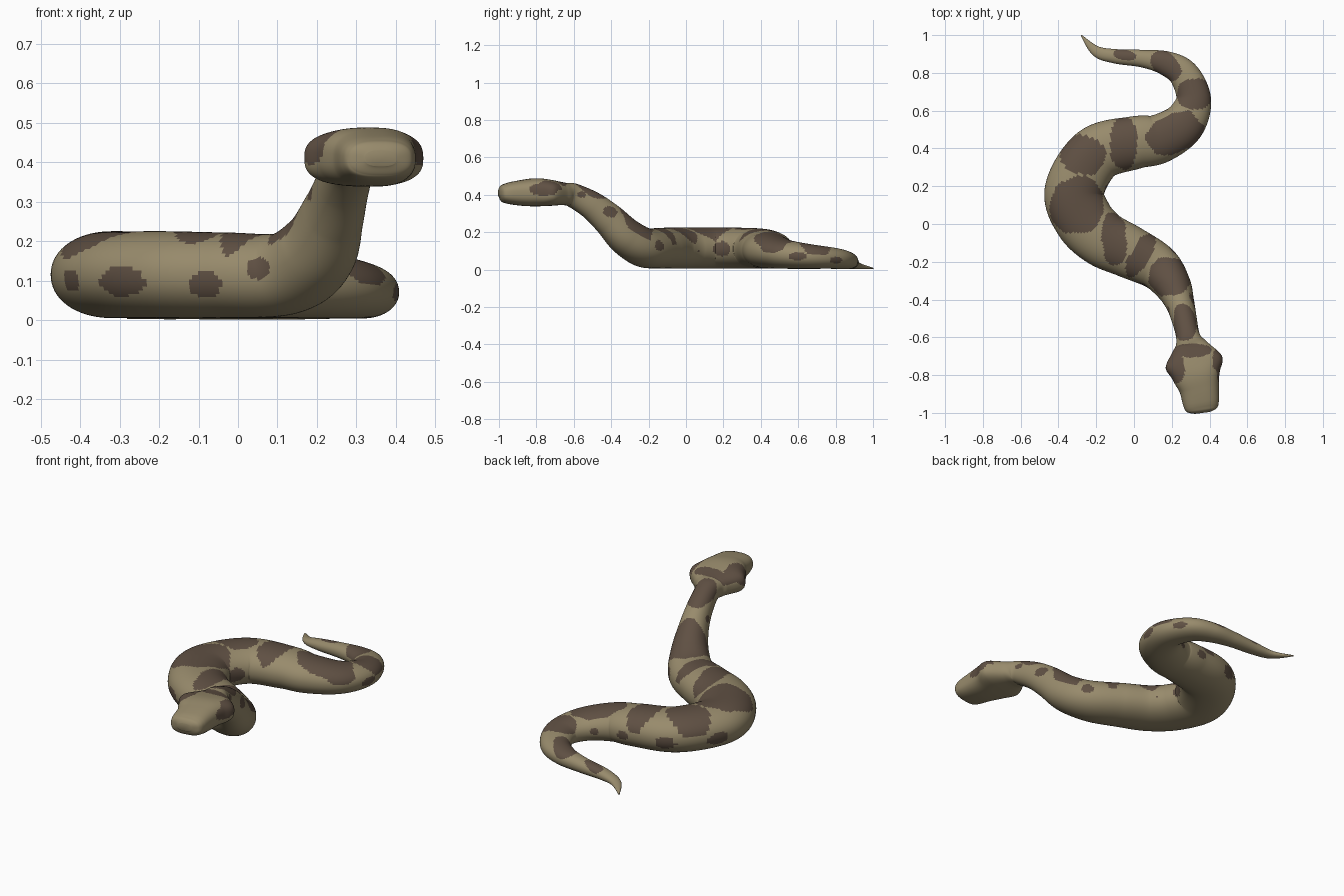
import bpy, bmesh, math
from mathutils import Vector, noise

old = bpy.data.objects.get("Cube")
if old:
    bpy.data.objects.remove(old, do_unlink=True)


def material(name, colour):
    mat = bpy.data.materials.new(name)
    mat.use_nodes = True
    mat.diffuse_color = (*colour, 1)
    mat.node_tree.nodes["Principled BSDF"].inputs["Base Color"].default_value = (*colour, 1)
    return mat


# Stations along the spine: x, y, z, half width, half height
TAIL_AND_BODY = [
    (-.28, 1, .006, .003, .003), (-.2, .915, .02, .028, .018), (-.1, .888, .032, .038, .03),
    (.05, .875, .042, .047, .04), (.17, .85, .05, .065, .048), (.265, .79, .06, .08, .056),
    (.315, .66, .07, .093, .066), (.26, .53, .082, .115, .078), (.13, .45, .098, .13, .093),
    (0, .43, .107, .14, .102), (-.2, .37, .113, .15, .108), (-.315, .18, .115, .157, .11),
    (-.27, .03, .115, .157, .11), (-.17, -.075, .115, .15, .11), (-.03, -.145, .114, .14, .108),
    (.12, -.225, .118, .123, .104),
]
NECK_AND_HEAD = [
    (.2, -.32, .175, .1, .1), (.24, -.41, .265, .078, .088), (.265, -.5, .34, .067, .076),
    (.287, -.6, .395, .064, .065), (.3, -.65, .404, .095, .06), (.317, -.73, .41, .152, .07),
    (.33, -.8, .413, .128, .075), (.345, -.87, .41, .106, .07), (.355, -.95, .408, .095, .057),
    (.36, -.985, .41, .08, .043), (.362, -1, .41, .04, .02),
]
# Saddle patches on the back: x, y, length, breadth, turn in degrees
SADDLES = [
    (-.05, .895, .06, .026, -10), (.17, .84, .09, .06, -45), (.32, .69, .09, .08, 0),
    (.21, .48, .15, .1, 25), (-.055, .43, .07, .14, 0), (-.27, .37, .12, .1, -20),
    (-.3, .1, .14, .15, 0), (-.105, -.08, .065, .14, 5), (.035, -.165, .05, .13, -30),
    (.19, -.28, .11, .1, 0), (.268, -.52, .06, .095, 5),
    (.31, -.67, .1, .035, 0), (.215, -.75, .05, .09, 10), (.45, -.72, .035, .065, 0),
]
# Spots on the flanks: x, y, z, radius, half height
FLANK_SPOTS = [
    (-.28, -.15, .1, .08, .04), (-.08, -.26, .09, .045, .035), (.06, -.31, .13, .038, .03),
    (.23, -.12, .13, .045, .04), (.03, .01, .1, .025, .03), (-.08, .09, .1, .035, .03),
    (-.16, .2, .11, .055, .04), (-.09, .3, .1, .025, .03), (.34, .45, .13, .08, .04),
    (.4, .6, .07, .05, .02), (.35, .8, .05, .04, .018), (.32, -.4, .31, .04, .03),
    (.335, -.56, .4, .025, .018), (.2, -.45, .32, .03, .025), (.16, .59, .09, .025, .02),
    (0, .575, .1, .032, .028), (-.24, .53, .1, .06, .035), (-.43, .32, .1, .06, .035),
    (-.43, -.02, .1, .04, .03), (.45, -.76, .43, .08, .035), (.2, -.78, .43, .07, .04),
]
STATIONS = TAIL_AND_BODY + NECK_AND_HEAD
STEPS, SIDES = 16, 72


def spline(points, t):
    """Smooth interpolation through every station."""
    i = min(int(t), len(points) - 2)
    f = t - i
    a, b, c, d = (points[max(0, min(len(points) - 1, i + k))] for k in (-1, 0, 1, 2))
    return [q + f / 2 * (r - p + f * (2 * p - 5 * q + 4 * r - s + f * (3 * (q - r) + s - p)))
            for p, q, r, s in zip(a, b, c, d)]


def signed_power(value, power):
    return math.copysign(abs(value) ** power, value)


def section(t):
    """One ring of points, round on the body and boxier on the head."""
    x, y, z, half_w, half_h = spline(STATIONS, t)
    last = len(STATIONS) - 1
    ahead = Vector(spline(STATIONS, min(last, t + .05))[:3])
    behind = Vector(spline(STATIONS, max(0, t - .05))[:3])
    along = (ahead - behind).normalized()
    side = along.cross(Vector((0, 0, 1))).normalized()
    up = side.cross(along)
    headness = max(0, min(1, (t - last + 8) / 3))
    power = .95 - .2 * headness
    ring = []
    for k in range(SIDES):
        angle = math.tau * k / SIDES
        across = max(half_w, .002) * signed_power(math.cos(angle), power)
        rise = max(half_h, .002) * signed_power(math.sin(angle), power)
        ring.append(Vector((x, y, z)) + side * across + up * rise)
    return ring


def is_dark(centre, normal):
    wobble = 1 + .3 * noise.noise(centre * 14)
    if normal.z > .2:
        for x, y, a, b, turn in SADDLES:
            r = math.radians(turn)
            dx, dy = centre.x - x, centre.y - y
            u = (dx * math.cos(r) + dy * math.sin(r)) / a
            v = (dy * math.cos(r) - dx * math.sin(r)) / b
            if abs(u) ** 2.4 + abs(v) ** 2.4 < wobble:
                return True
    for x, y, z, r, h in FLANK_SPOTS:
        flat = (centre.x - x) ** 2 + (centre.y - y) ** 2
        if flat / r ** 2 + ((centre.z - z) / h) ** 2 < wobble:
            return True
    return False


# Sweep the skin from tail tip to snout
bm = bmesh.new()
count = (len(STATIONS) - 1) * STEPS
rings = [[bm.verts.new(p) for p in section(i / STEPS)] for i in range(count + 1)]
for lower, upper in zip(rings, rings[1:]):
    for k in range(SIDES):
        n = (k + 1) % SIDES
        bm.faces.new((lower[k], lower[n], upper[n], upper[k]))
bm.faces.new(rings[0])
bm.faces.new(rings[-1])
bmesh.ops.recalc_face_normals(bm, faces=bm.faces)
bm.normal_update()

# Paint the patches and spots
for face in bm.faces:
    face.smooth = True
    face.material_index = int(is_dark(face.calc_center_median(), face.normal))

mesh = bpy.data.meshes.new("snake_body")
bm.to_mesh(mesh)
bm.free()
mesh.materials.append(material("olive skin", (.314, .258, .15)))
mesh.materials.append(material("dark brown patches", (.115, .08, .056)))
snake = bpy.data.objects.new("snake_body", mesh)
bpy.context.collection.objects.link(snake)
